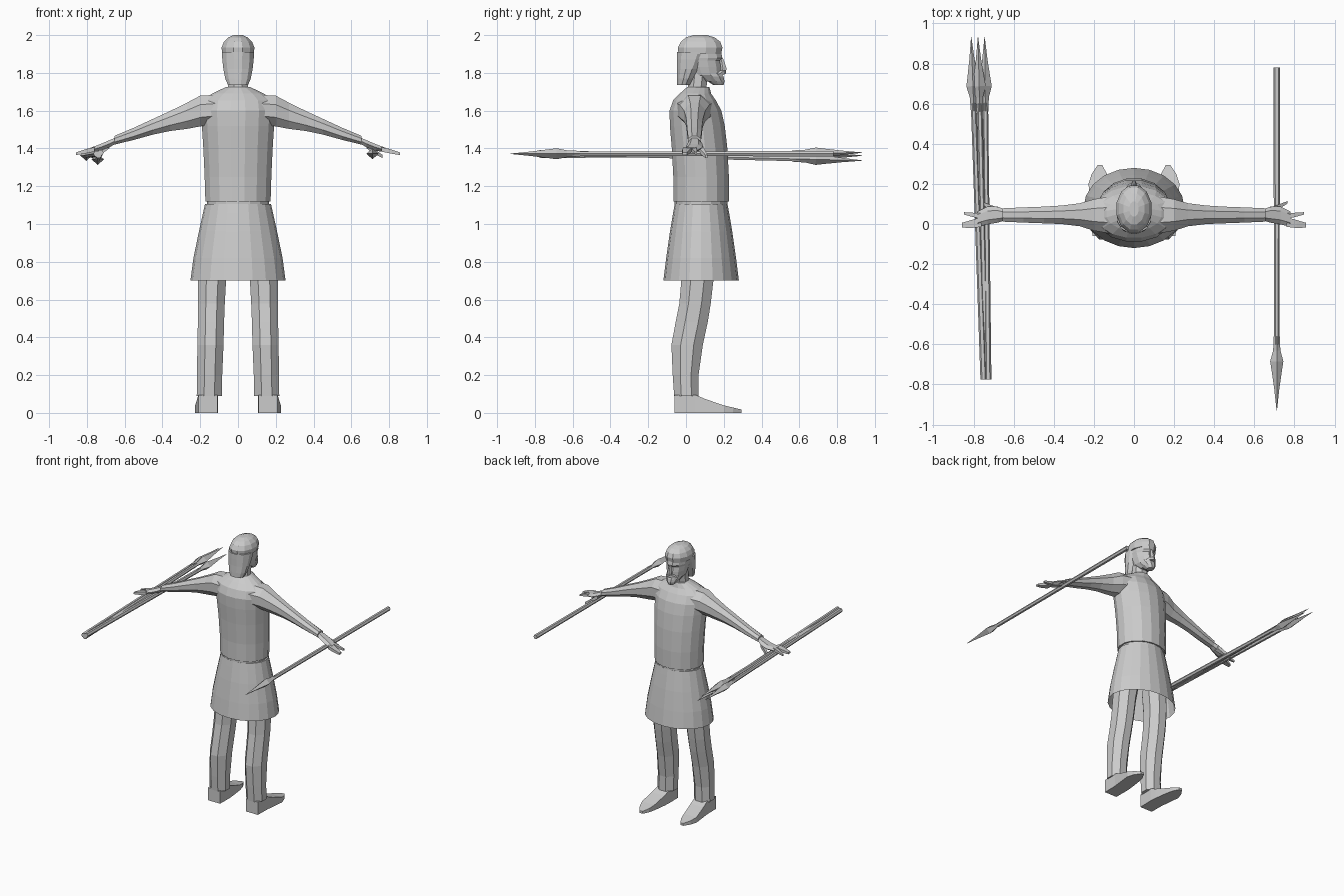
import bpy, math
from mathutils import Vector

mat = bpy.data.materials.new("light grey")
mat.diffuse_color = (0.6, 0.6, 0.6, 1)


def loft(name, axis, rings, n=8, phase=0.0, mirror=False, cap0=True, cap1=True):
    """Skin elliptical rings (t, c1, c2, r1, r2) placed along an axis."""
    verts, faces = [], []
    for t, c1, c2, r1, r2 in rings:
        for i in range(n):
            a = 2 * math.pi * i / n + phase
            p, q = c1 + r1 * math.cos(a), c2 + r2 * math.sin(a)
            verts.append({"x": (t, p, q), "y": (p, t, q), "z": (p, q, t)}[axis])
    for k in range(len(rings) - 1):
        for i in range(n):
            j = (i + 1) % n
            faces.append((k*n + i, k*n + j, k*n + n + j, k*n + n + i))
    if cap0:
        faces.append(tuple(reversed(range(n))))
    if cap1:
        faces.append(tuple(range(len(verts) - n, len(verts))))
    if (axis == "y") != (rings[-1][0] < rings[0][0]):   # keep normals outward
        faces = [f[::-1] for f in faces]
    me = bpy.data.meshes.new(name)
    me.from_pydata(verts, [], faces)
    me.materials.append(mat)
    ob = bpy.data.objects.new(name, me)
    bpy.context.collection.objects.link(ob)
    if mirror:
        ob.modifiers.new("mirror", "MIRROR")
    return ob


def box_loft(name, axis, rings, **kw):
    """Loft with rectangular sections given as half sizes."""
    s = math.sqrt(2)
    return loft(name, axis, [(t, a, b, p * s, q * s) for t, a, b, p, q in rings],
                4, math.pi / 4, **kw)


# tunic body
loft("tunic", "z", [
    (1.12, 0, 0.08, 0.176, 0.15), (1.25, 0, 0.08, 0.18, 0.15),
    (1.40, 0, 0.072, 0.187, 0.15), (1.52, 0, 0.06, 0.195, 0.148),
    (1.60, 0, 0.05, 0.20, 0.14), (1.655, 0, 0.045, 0.19, 0.115),
    (1.69, 0, 0.05, 0.14, 0.085), (1.725, 0, 0.065, 0.066, 0.06)], 16, math.pi / 16)
# waist band and skirt
loft("waist", "z", [(1.095, 0, 0.08, 0.165, 0.14), (1.125, 0, 0.08, 0.165, 0.14)], 16)
loft("skirt", "z", [
    (0.70, 0, 0.08, 0.252, 0.20), (0.82, 0, 0.08, 0.236, 0.185),
    (0.96, 0, 0.08, 0.207, 0.165), (1.06, 0, 0.08, 0.185, 0.148),
    (1.105, 0, 0.08, 0.175, 0.14)], 20, cap0=False)

# sleeves
loft("sleeve", "x", [
    (0.12, 0.045, 1.605, 0.10, 0.085), (0.20, 0.045, 1.598, 0.085, 0.088),
    (0.27, 0.046, 1.573, 0.062, 0.075), (0.36, 0.046, 1.545, 0.05, 0.057),
    (0.45, 0.045, 1.515, 0.045, 0.045), (0.55, 0.045, 1.478, 0.041, 0.035),
    (0.655, 0.045, 1.443, 0.036, 0.025)], 8, math.pi / 8, mirror=True)

# hands: palm, two spread finger groups and a thumb
loft("palm", "x", [
    (0.64, 0.045, 1.445, 0.026, 0.018), (0.68, 0.047, 1.425, 0.04, 0.022),
    (0.73, 0.043, 1.405, 0.045, 0.02), (0.78, 0.025, 1.392, 0.038, 0.014)], 6, mirror=True)
box_loft("fingers", "x", [
    (0.76, 0.01, 1.395, 0.024, 0.012), (0.81, 0.0, 1.384, 0.02, 0.011),
    (0.858, -0.006, 1.372, 0.012, 0.007)], mirror=True)
box_loft("index_finger", "x", [
    (0.75, 0.04, 1.398, 0.016, 0.012), (0.80, 0.045, 1.388, 0.011, 0.01),
    (0.848, 0.053, 1.375, 0.006, 0.006)], mirror=True)
box_loft("thumb", "x", [
    (0.68, 0.065, 1.415, 0.018, 0.014), (0.72, 0.085, 1.385, 0.012, 0.013),
    (0.765, 0.108, 1.358, 0.006, 0.008)], mirror=True)

# trousers
loft("trouser_leg", "z", [
    (0.09, 0.152, 0.002, 0.072, 0.07), (0.20, 0.15, -0.002, 0.072, 0.074),
    (0.36, 0.146, 0.006, 0.075, 0.09), (0.48, 0.143, 0.03, 0.075, 0.092),
    (0.58, 0.141, 0.048, 0.077, 0.09), (0.70, 0.137, 0.06, 0.08, 0.092),
    (0.85, 0.12, 0.07, 0.085, 0.095)], 8, math.pi / 8, mirror=True)
# shoes
box_loft("shoe", "y", [
    (-0.06, 0.158, 0.048, 0.05, 0.048), (0.05, 0.158, 0.048, 0.052, 0.048),
    (0.10, 0.163, 0.037, 0.053, 0.037), (0.20, 0.175, 0.02, 0.052, 0.02),
    (0.25, 0.173, 0.014, 0.038, 0.014), (0.293, 0.17, 0.009, 0.012, 0.009)], mirror=True)

# neck and face
loft("neck", "z", [(1.66, 0, 0.05, 0.07, 0.06), (1.73, 0, 0.06, 0.056, 0.053),
                   (1.82, 0, 0.07, 0.055, 0.055)], 8, math.pi / 8)
loft("face", "z", [
    (1.755, 0, 0.135, 0.035, 0.05), (1.79, 0, 0.105, 0.06, 0.085),
    (1.83, 0, 0.095, 0.069, 0.093), (1.865, 0, 0.09, 0.074, 0.092),
    (1.88, 0, 0.09, 0.077, 0.106), (1.93, 0, 0.085, 0.077, 0.10)], 12, math.pi / 12)
loft("nose", "z", [(1.812, 0, 0.192, 0.016, 0.024), (1.825, 0, 0.195, 0.014, 0.022),
                   (1.88, 0, 0.185, 0.007, 0.012)], 6)
# beard and drooping moustache
loft("beard", "z", [
    (1.735, 0, 0.172, 0.024, 0.028), (1.755, 0, 0.16, 0.04, 0.046),
    (1.78, 0, 0.14, 0.055, 0.062), (1.80, 0, 0.12, 0.06, 0.07)], 10)
box_loft("moustache", "x", [
    (0.0, 0.2, 1.806, 0.012, 0.009), (0.025, 0.187, 1.801, 0.013, 0.01),
    (0.045, 0.165, 1.785, 0.008, 0.007)], mirror=True, cap0=False)
# hair: cap over the skull and the fall behind the neck
loft("hair_cap", "z", [
    (1.90, 0, 0.073, 0.087, 0.117), (1.935, 0, 0.075, 0.09, 0.122),
    (1.965, 0, 0.077, 0.077, 0.108), (1.987, 0, 0.076, 0.055, 0.08),
    (2.0, 0, 0.075, 0.024, 0.038)], 12, math.pi / 12)
loft("hair_back", "z", [
    (1.735, 0, -0.012, 0.055, 0.038), (1.77, 0, 0.0, 0.07, 0.05),
    (1.82, 0, 0.016, 0.08, 0.065), (1.87, 0, 0.03, 0.086, 0.08),
    (1.91, 0, 0.04, 0.088, 0.09)], 12, math.pi / 12)


def spear(name, tail, tip):
    """Hexagonal shaft with a four-sided leaf head, from tail to tip."""
    tail, tip = Vector(tail), Vector(tip)
    d = tip - tail
    L = d.length
    shaft = loft(name + "_shaft", "z", [(0, 0, 0, 0.016, 0.016),
                                        (L - 0.33, 0, 0, 0.014, 0.014)], 6)
    head = loft(name + "_head", "z", [
        (L - 0.37, 0, 0, 0.015, 0.015), (L - 0.30, 0, 0, 0.018, 0.018),
        (L - 0.245, 0, 0, 0.033, 0.029), (L - 0.20, 0, 0, 0.026, 0.023),
        (L - 0.11, 0, 0, 0.013, 0.012), (L, 0, 0, 0.001, 0.001)], 4)
    for ob in (shaft, head):
        ob.location = tail
        ob.rotation_mode = "QUATERNION"
        ob.rotation_quaternion = d.to_track_quat("Z", "Y")


# one spear held on one side, a bundle of three on the other
spear("spear", (0.712, 0.78, 1.372), (0.712, -0.93, 1.372))
for i, (x0, z0, x1, z1) in enumerate([(-0.75, 1.372, -0.812, 1.362),
                                      (-0.738, 1.362, -0.778, 1.378),
                                      (-0.727, 1.378, -0.745, 1.336)]):
    spear(f"javelin_{i + 1}", (x0, -0.775, z0), (x1, 0.932, z1))
